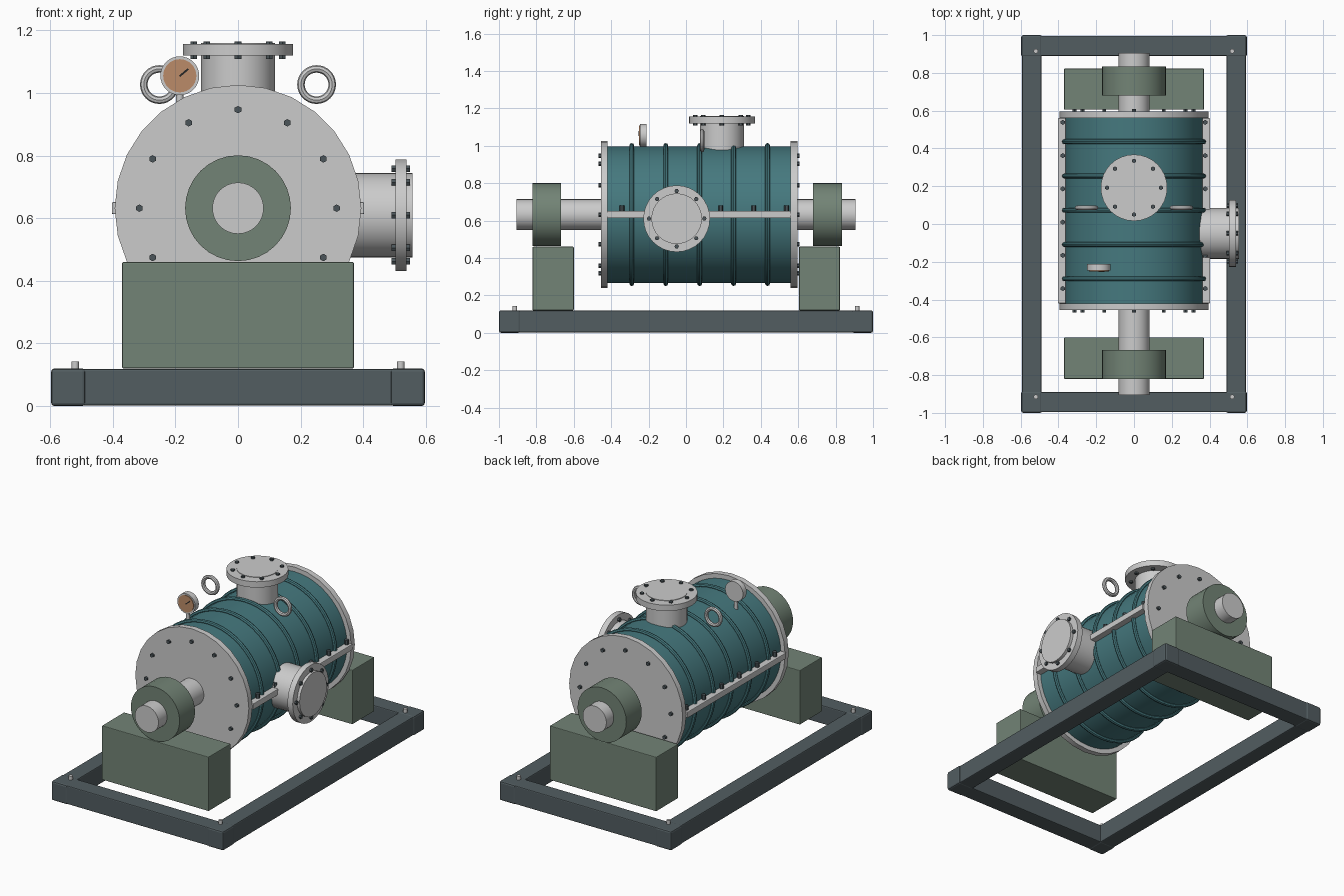
import bpy
from math import pi, sin, cos, radians
from mathutils import Vector

if "Cube" in bpy.data.objects:
    bpy.data.objects.remove(bpy.data.objects["Cube"])


def mat(name, r, g, b):
    m = bpy.data.materials.new(name)
    m.diffuse_color = (r, g, b, 1)
    m.use_nodes = True
    m.node_tree.nodes["Principled BSDF"].inputs["Base Color"].default_value = m.diffuse_color
    return m


TEAL = mat("teal_paint", 0.06, 0.19, 0.21)
GREEN = mat("green_paint", 0.17, 0.23, 0.18)
DARK = mat("dark_steel", 0.085, 0.11, 0.12)
BOLT = mat("bolt_steel", 0.07, 0.09, 0.10)
COPPER = mat("copper_dial", 0.50, 0.26, 0.14)
BLACK = mat("needle_black", 0.02, 0.02, 0.02)
ROT = {"x": (0, pi / 2, 0), "y": (-pi / 2, 0, 0), "z": (0, 0, 0)}
AXIS = {"x": 0, "y": 1, "z": 2}
ZC = 0.632  # height of the shaft line


def finish(name, material, smooth=True):
    o = bpy.context.object
    o.name = name
    if material:
        o.data.materials.append(material)
    if smooth:
        bpy.ops.object.shade_smooth_by_angle(angle=radians(35))
    return o


def cyl(name, axis, center, a, b, r, material=None, sides=32, smooth=True):
    """Cylinder along an axis from a to b; center gives the other coordinates."""
    p = Vector(center)
    p[AXIS[axis]] = (a + b) / 2
    bpy.ops.mesh.primitive_cylinder_add(vertices=sides, radius=r, depth=b - a,
                                        location=p, rotation=ROT[axis])
    return finish(name, material, smooth)


def box(name, x, y, z, material=None, bevel=0.0, rot=(0, 0, 0)):
    bpy.ops.mesh.primitive_cube_add(
        size=1, location=[(v[0] + v[1]) / 2 for v in (x, y, z)], rotation=rot)
    o = bpy.context.object
    o.scale = [v[1] - v[0] for v in (x, y, z)]
    bpy.ops.object.transform_apply(location=False, rotation=False, scale=True)
    if bevel:
        m = o.modifiers.new("bevel", "BEVEL")
        m.width, m.segments = bevel, 2
    return finish(name, material, False)


def ring(name, center, major, minor, material=None, seg=32):
    bpy.ops.mesh.primitive_torus_add(location=center, rotation=ROT["y"],
                                     major_radius=major, minor_radius=minor,
                                     major_segments=seg, minor_segments=8)
    return finish(name, material)


def bolt_circle(name, axis, center, a, b, radius, count):
    u, v = [i for i in range(3) if i != AXIS[axis]]
    for i in range(count):
        t = 2 * pi * i / count
        p = Vector(center)
        p[u] += radius * cos(t)
        p[v] += radius * sin(t)
        cyl(f"{name}_{i + 1}", axis, p, a, b, 0.012, BOLT, 6, False)


# Base frame: rails, corner blocks and anchor bolts
for s, side in ((-1, "left"), (1, "right")):
    xs = sorted((s * 0.49, s * 0.592))
    box(f"{side}_rail", xs, (-0.9, 0.9), (0.002, 0.118), DARK, 0.006)
for s, end in ((-1, "front"), (1, "rear")):
    ys = sorted((s * 0.89, s * 0.996))
    box(f"{end}_rail", (-0.5, 0.5), ys, (0.002, 0.118), DARK, 0.006)
    for t, side in ((-1, "left"), (1, "right")):
        box(f"{end}_{side}_corner", sorted((t * 0.487, t * 0.597)),
            sorted((s * 0.885, s)), (0, 0.12), DARK, 0.01)
        cyl(f"{end}_{side}_anchor_bolt", "z", (t * 0.52, s * 0.915, 0),
            0.11, 0.143, 0.012, None, 12)

# Pedestals and bearings
for end, py, by in (("front", (-0.82, -0.60), (-0.82, -0.667)),
                    ("rear", (0.605, 0.823), (0.68, 0.833))):
    box(f"{end}_pedestal", (-0.37, 0.37), py, (0.12, 0.46), GREEN, 0.004)
    cyl(f"{end}_bearing", "y", (0, 0, ZC), *by, 0.169, GREEN)

# Shaft and casing
cyl("shaft", "y", (0, 0, ZC), -0.905, 0.906, 0.082)
cyl("casing", "y", (0, 0, ZC), -0.43, 0.57, 0.365, TEAL, 48)
for i in range(5):
    ring(f"casing_rib_{i + 1}", (0, -0.29 + 0.1815 * i, ZC), 0.369, 0.013, TEAL, 48)

# End plates with their bolts
for end, a, b, c, d in (("front", -0.455, -0.42, -0.468, -0.45),
                        ("rear", 0.56, 0.595, 0.59, 0.608)):
    cyl(f"{end}_end_plate", "y", (0, 0, ZC), a, b, 0.394, None, 28)
    bolt_circle(f"{end}_plate_bolt", "y", (0, 0, ZC), c, d, 0.315, 12)

# Split line flanges with bolts, both sides
for s, side in ((-1, "left"), (1, "right")):
    box(f"{side}_split_flange", sorted((s * 0.35, s * 0.403)), (-0.42, 0.56),
        (0.613, 0.651), None, 0.004)
    for i in range(6):
        cyl(f"{side}_split_bolt_{i + 1}", "z", (s * 0.377, -0.342 + 0.176 * i, 0),
            0.645, 0.68, 0.013, BOLT, 6, False)

# Top and side nozzles: pipe, flange and through bolts
TOP = (0, 0.192, 0)
cyl("top_pipe", "z", TOP, 0.93, 1.159, 0.118)
cyl("top_flange", "z", TOP, 1.119, 1.156, 0.176)
bolt_circle("top_flange_bolt", "z", TOP, 1.109, 1.165, 0.142, 8)
SIDE = (0, -0.05, 0.61)
cyl("side_pipe", "x", SIDE, 0.30, 0.557, 0.135)
cyl("side_flange", "x", SIDE, 0.503, 0.539, 0.178)
bolt_circle("side_flange_bolt", "x", SIDE, 0.49, 0.55, 0.148, 8)

# Lifting eyes
for s, side in ((-1, "left"), (1, "right")):
    ring(f"{side}_lifting_eye", (s * 0.251, 0.086, 1.027), 0.05, 0.012)

# Pressure gauge: stem, case, dial and needle
G = (-0.186, -0.23, 1.055)
cyl("gauge_stem", "z", G, 0.93, 1.02, 0.012, None, 12)
cyl("gauge_case", "y", G, -0.247, -0.211, 0.062)
cyl("gauge_dial", "y", G, -0.251, -0.24, 0.053, COPPER)
box("gauge_needle", (G[0] - 0.005, G[0] + 0.031), (-0.255, -0.249),
    (G[2] + 0.007, G[2] + 0.013), BLACK, 0, (0, radians(-40), 0))
